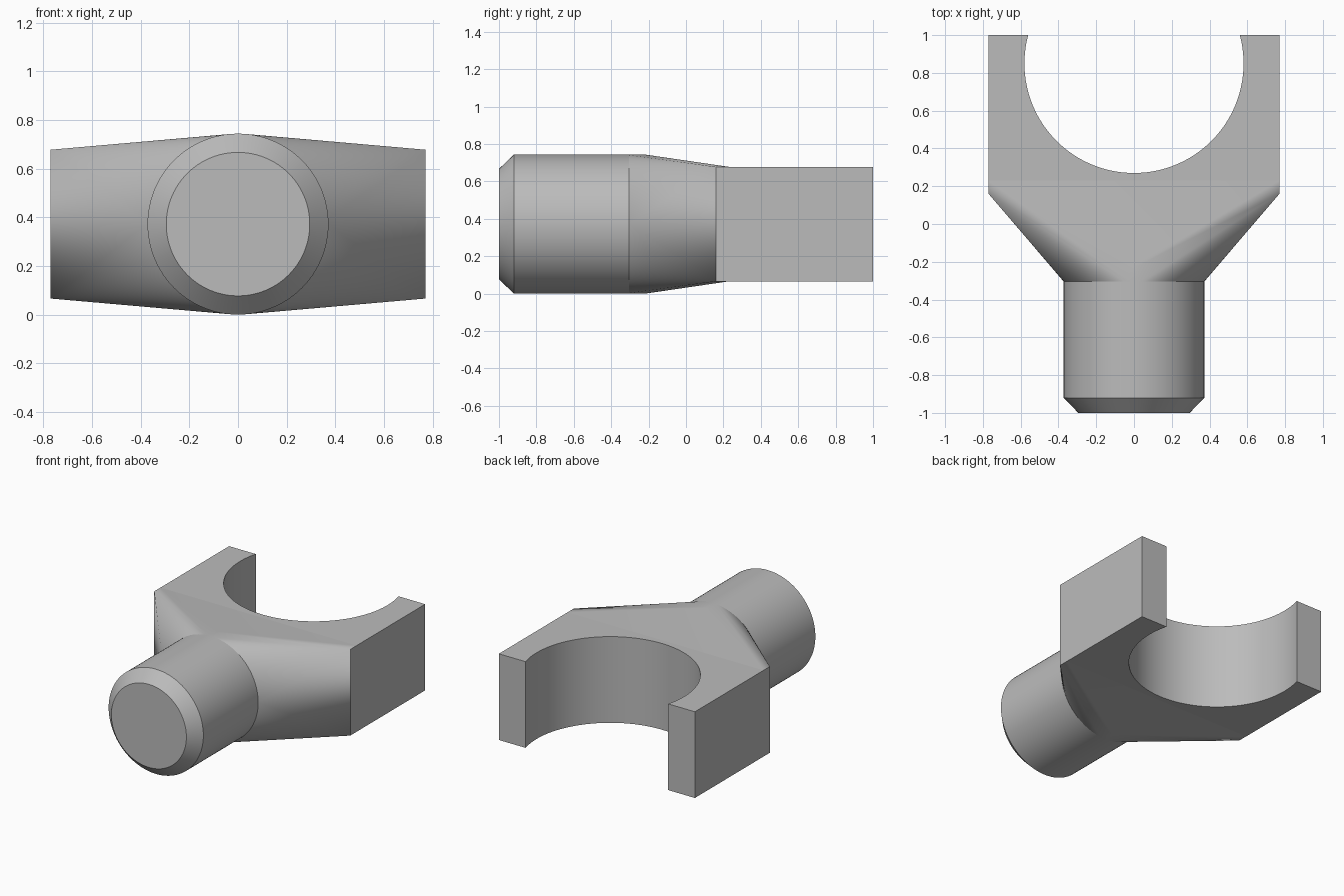
import bpy, bmesh, math

cube = bpy.data.objects.get("Cube")
if cube:
    bpy.data.objects.remove(cube, do_unlink=True)

R, MID = 0.372, 0.372          # shank radius and axis height
W, HALF = 0.77, 0.306          # fork half width and half height
SEGS = 96
BACK = 0.23                    # where the taper meets the fork

steel = bpy.data.materials.new("Grey steel")
steel.diffuse_color = (0.5, 0.5, 0.5, 1)
steel.use_nodes = True
steel.node_tree.nodes["Principled BSDF"].inputs["Base Color"].default_value = (0.5, 0.5, 0.5, 1)


def ring(bm, radius, y):
    """Circle of vertices around the shank axis."""
    turns = [math.tau * i / SEGS for i in range(SEGS)]
    return [bm.verts.new((radius * math.cos(a), y, MID + radius * math.sin(a))) for a in turns]


def finish(bm, name):
    bmesh.ops.recalc_face_normals(bm, faces=bm.faces)
    mesh = bpy.data.meshes.new(name)
    bm.to_mesh(mesh)
    bm.free()
    mesh.materials.append(steel)
    obj = bpy.data.objects.new(name, mesh)
    bpy.context.collection.objects.link(obj)
    bpy.ops.object.select_all(action='DESELECT')
    obj.select_set(True)
    bpy.context.view_layer.objects.active = obj
    bpy.ops.object.shade_smooth_by_angle(angle=math.radians(30))
    return obj


# Round shank with a chamfered front end
bm = bmesh.new()
rings = [ring(bm, r, y) for r, y in ((0.295, -1), (R, -0.92), (R, -0.305))]
bm.faces.new(rings[0])
for a, b in zip(rings, rings[1:]):
    for i in range(SEGS):
        j = (i + 1) % SEGS
        bm.faces.new((a[i], a[j], b[j], b[i]))
finish(bm, "shank")

# Tapered neck: convex blend from the round shank to the rectangular fork
bm = bmesh.new()
ring(bm, R, -0.305)
ring(bm, R, -0.22)
for x in (-W, W):
    for z in (MID - HALF, MID + HALF):
        for y in (0.16, BACK):
            bm.verts.new((x, y, z))
hull = bmesh.ops.convex_hull(bm, input=bm.verts)
inside = [v for v in hull["geom_interior"] if isinstance(v, bmesh.types.BMVert)]
bmesh.ops.delete(bm, geom=inside, context='VERTS')
bm.normal_update()
caps = [f for f in bm.faces if abs(f.normal.y) > 0.999]
bmesh.ops.delete(bm, geom=caps, context='FACES')
finish(bm, "neck")

# Fork: block with a round bore open at the back
bore_r, bore_y = 0.58, 0.85
start = math.asin((1 - bore_y) / bore_r)
sweep = math.pi + 2 * start
outline = [(-W, 1), (-W, BACK), (W, BACK), (W, 1)]
for i in range(SEGS + 1):
    a = start - sweep * i / SEGS
    outline.append((bore_r * math.cos(a), bore_y + bore_r * math.sin(a)))
bm = bmesh.new()
base = bm.faces.new([bm.verts.new((x, y, MID - HALF)) for x, y in outline])
top = bmesh.ops.extrude_face_region(bm, geom=[base], use_keep_orig=True)
bmesh.ops.translate(bm, vec=(0, 0, 2 * HALF),
                    verts=[v for v in top["geom"] if isinstance(v, bmesh.types.BMVert)])
finish(bm, "fork")
